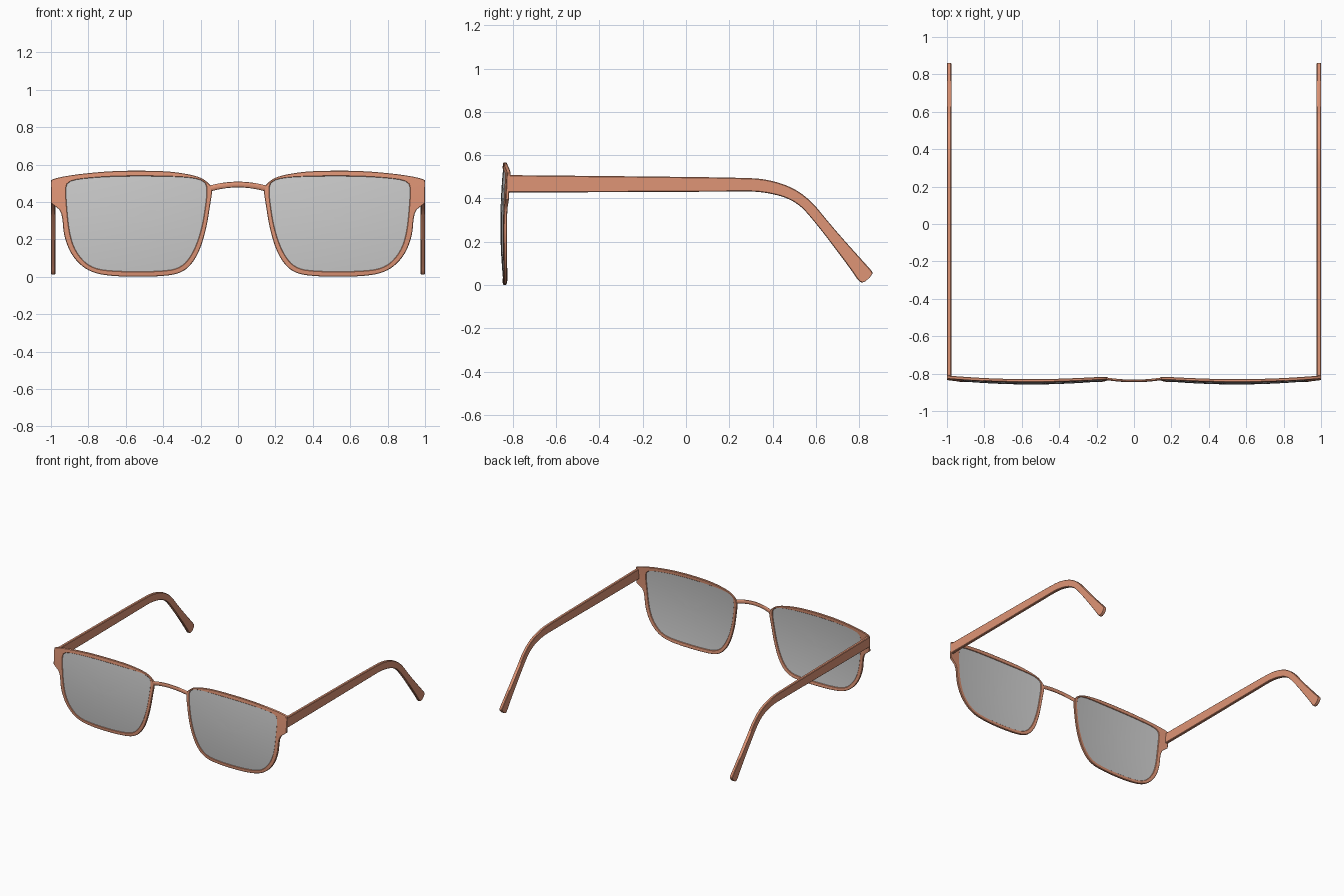
import bpy, bmesh, math
from mathutils import Vector

if "Cube" in bpy.data.objects:
    bpy.data.objects.remove(bpy.data.objects["Cube"])

frame_mat = bpy.data.materials.new("frame_orange")
frame_mat.diffuse_color = (0.74, 0.30, 0.18, 1)
frame_mat.use_nodes = True
frame_mat.node_tree.nodes["Principled BSDF"].inputs["Base Color"].default_value = frame_mat.diffuse_color
CX, CZ = 0.55, 0.29          # lens centre
T = 0.016                    # frame thickness


def dish(x, z):
    """Front surface depth of the gently domed frame and lenses."""
    return -0.861 + 0.12 * (x - CX) ** 2 + 0.19 * (z - 0.28) ** 2


def smooth(pts, closed=True, steps=3):
    """Corner-cutting; a repeated point stays a sharp corner."""
    pts = [Vector(p) for p in pts]
    for _ in range(steps):
        out = [] if closed else [pts[0]]
        n = len(pts)
        for i in range(n if closed else n - 1):
            a, b = pts[i], pts[(i + 1) % n]
            out += [a.lerp(b, 0.25), a.lerp(b, 0.75)]
        if not closed:
            out.append(pts[-1])
        pts = out
    return pts


def radius(poly, ang):
    """Distance from the lens centre to the outline in a direction."""
    c, s, best = math.cos(ang), math.sin(ang), 0
    for i, p in enumerate(poly):
        q = poly[(i + 1) % len(poly)]
        ax, az, bx, bz = p[0] - CX, p[1] - CZ, q[0] - CX, q[1] - CZ
        da, db = c * az - s * ax, c * bz - s * bx
        if (da <= 0 <= db or db <= 0 <= da) and abs(da - db) > 1e-12:
            t = da / (da - db)
            best = max(best, c * (ax + t * (bx - ax)) + s * (az + t * (bz - az)))
    return best


def loft(name, rings, mat=None, cyclic=False, caps=True, mirror=True, angle=35):
    """Skin a list of closed rings, optionally joined end to end."""
    bm = bmesh.new()
    vs = [[bm.verts.new(p) for p in r] for r in rings]
    m = len(vs[0])
    for i in range(len(vs) if cyclic else len(vs) - 1):
        a, b = vs[i], vs[(i + 1) % len(vs)]
        for j in range(m):
            k = (j + 1) % m
            bm.faces.new((a[j], a[k], b[k], b[j]))
    if caps and not cyclic:
        bm.faces.new(vs[0][::-1])
        bm.faces.new(vs[-1])
    bmesh.ops.remove_doubles(bm, verts=bm.verts, dist=1e-5)
    bmesh.ops.recalc_face_normals(bm, faces=bm.faces)
    me = bpy.data.meshes.new(name)
    bm.to_mesh(me)
    bm.free()
    ob = bpy.data.objects.new(name, me)
    bpy.context.collection.objects.link(ob)
    if mat:
        me.materials.append(mat)
    if mirror:
        ob.modifiers.new("mirror", "MIRROR").use_mirror_merge = False
    bpy.ops.object.select_all(action='DESELECT')
    ob.select_set(True)
    bpy.context.view_layer.objects.active = ob
    bpy.ops.object.shade_smooth_by_angle(angle=math.radians(angle))
    return ob


# Outlines of one rim (outer edge with end piece, inner edge), x and z
outer = [(.135, .47), (.15, .495), (.2, .535), (.33, .56), (.45, .567), (.65, .567),
         (.83, .552), (.96, .532), (1, .517), (1, .517), (1, .395), (1, .395),
         (.95, .36), (.938, .31), (.932, .22), (.89, .11), (.80, .025), (.66, 0),
         (.42, 0), (.29, .02), (.215, .11), (.17, .25), (.148, .39)]
inner = [(.165, .47), (.175, .51), (.25, .532), (.45, .538), (.65, .537), (.80, .528),
         (.895, .515), (.922, .49), (.918, .40), (.902, .23), (.865, .125), (.785, .045),
         (.65, .028), (.42, .028), (.305, .045), (.24, .125), (.195, .25), (.172, .39)]
outer, inner = smooth(outer), smooth(inner)
angles = [2 * math.pi * i / 110 for i in range(110)]
angles += [math.atan2(z - CZ, x - CX) for x, z in ((1, .517), (1, .395))]
angles.sort()
R = [(a, radius(outer, a), radius(inner, a)) for a in angles]

# Rims: chamfered section carried round the outline
c = 0.003
rings = []
for a, ro, ri in R:
    sec = [(ro, c), (ro - c, 0), (ri + c, 0), (ri, c),
           (ri, T - c), (ri + c, T), (ro - c, T), (ro, T - c)]
    ring = []
    for r, d in sec:
        x, z = CX + r * math.cos(a), CZ + r * math.sin(a)
        ring.append((x, dish(x, z) + d, z))
    rings.append(ring)
loft("rims", rings, frame_mat, cyclic=True)

# Lenses: domed front and back skins, from centre to edge and back again
rings = []
fr = [0.001, .2, .4, .6, .8, .92, 1.006]
for d, scales in ((.003, fr), (.011, fr[::-1])):
    for s in scales:
        ring = []
        for a, ro, ri in R:
            x, z = CX + s * ri * math.cos(a), CZ + s * ri * math.sin(a)
            ring.append((x, dish(x, z) + d, z))
        rings.append(ring)
loft("lenses", rings)

# Bridge: slim arched bar between the rims
rings = []
for i in range(21):
    u = i / 10 - 1
    x, y, z = .158 * u, -.839 + .013 * u * u, .493 - .024 * u * u
    slope = math.atan(-.048 * u / .158)
    ring = []
    for k in range(12):
        t = 2 * math.pi * k / 12
        h = .0155 * math.sin(t)
        ring.append((x - h * math.sin(slope), y + .007 * math.cos(t), z + h * math.cos(slope)))
    rings.append(ring)
loft("bridge", rings, frame_mat, mirror=False)

# Temples: paired top and bottom edge points (y, z), bent down behind the ear
top = [(-.828, .508), (-.3, .503), (.22, .497), (.39, .490), (.55, .425), (.685, .258),
       (.83, .097), (.862, .062), (.862, .052), (.850, .036)]
bot = [(-.828, .428), (-.3, .429), (.22, .432), (.36, .432), (.505, .392), (.60, .288),
       (.765, .068), (.797, .018), (.815, .010), (.832, .019)]
rings = []
for t, b in zip(smooth(top, False), smooth(bot, False)):
    x0, x1, e = .977, 1.0, .004
    up = (t - b).normalized() * min(e, (t - b).length * .3)
    ti, bi = t - up, b + up
    rings.append([(x0 + e, *t), (x1 - e, *t), (x1, *ti), (x1, *bi),
                  (x1 - e, *b), (x0 + e, *b), (x0, *bi), (x0, *ti)])
loft("temples", rings, frame_mat)
